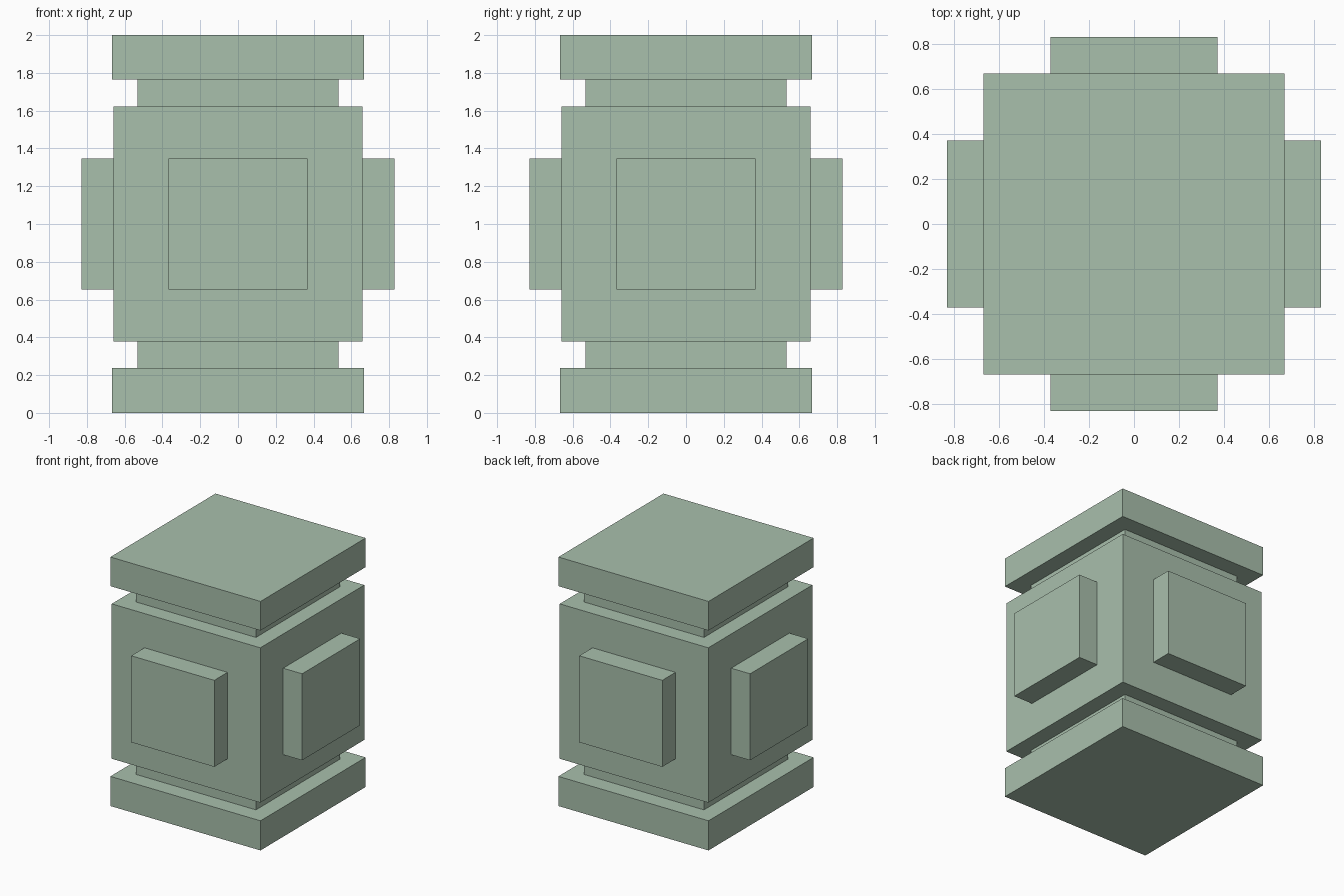
import bpy
from math import radians
from mathutils import Matrix

if "Cube" in bpy.data.objects:
    bpy.data.objects.remove(bpy.data.objects["Cube"])

# Grey-green stone
stone = bpy.data.materials.new("green_stone")
stone.diffuse_color = (0.395, 0.525, 0.415, 1)
stone.use_nodes = True
stone.node_tree.nodes["Principled BSDF"].inputs["Base Color"].default_value = stone.diffuse_color


def box(name, half_x, half_y, z0, z1, y=0.0, angle=0):
    """Box spanning z0..z1, offset along y, then turned about the z axis."""
    bpy.ops.mesh.primitive_cube_add(size=2)
    ob = bpy.context.object
    ob.name = name
    ob.data.transform(
        Matrix.Rotation(radians(angle), 4, 'Z')
        @ Matrix.Translation((0, y, (z0 + z1) / 2))
        @ Matrix.Diagonal((half_x, half_y, (z1 - z0) / 2, 1)))
    ob.data.materials.append(stone)
    return ob


# Stacked square slabs, from the ground up: half width, bottom, top
for name, half, z0, z1 in [
    ("base_slab", 0.667, 0.0, 0.238),
    ("lower_neck", 0.532, 0.238, 0.379),
    ("body", 0.66, 0.379, 1.623),
    ("upper_neck", 0.532, 1.623, 1.766),
    ("top_slab", 0.667, 1.766, 2.0),
]:
    box(name, half, half, z0, z1)

# Raised panel on each of the four sides
inner, outer = 0.66, 0.828
for i, side in enumerate(("front", "right", "back", "left")):
    box(side + "_panel", 0.369, (outer - inner) / 2, 0.653, 1.348,
        y=-(inner + outer) / 2, angle=90 * i)
